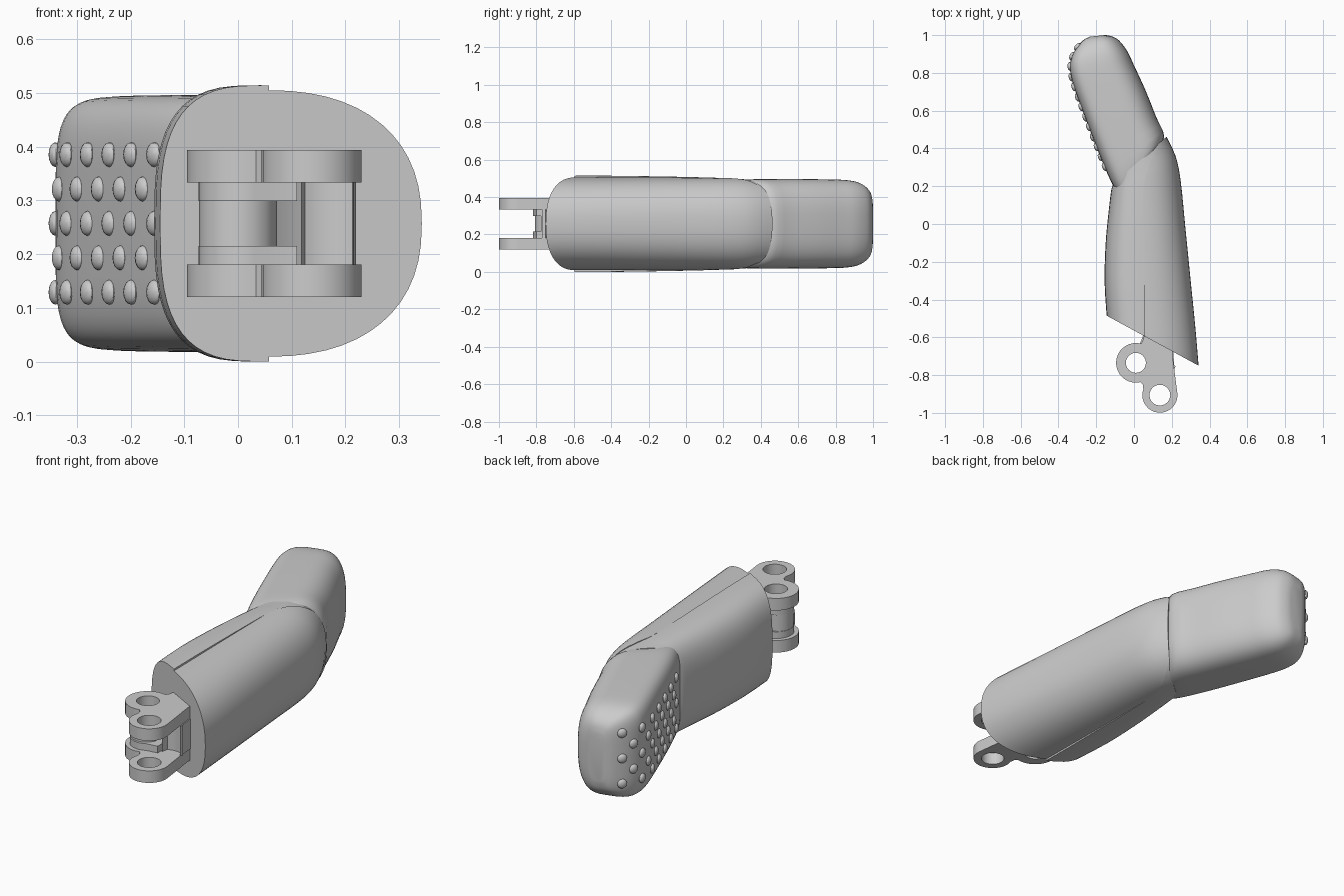
import bpy, bmesh, math
from mathutils import Vector, Matrix

if "Cube" in bpy.data.objects:
    bpy.data.objects.remove(bpy.data.objects["Cube"])

ZC = 0.257  # mid height of the whole model


def make_object(name, bm):
    bmesh.ops.recalc_face_normals(bm, faces=bm.faces)
    me = bpy.data.meshes.new(name)
    bm.to_mesh(me)
    bm.free()
    ob = bpy.data.objects.new(name, me)
    bpy.context.collection.objects.link(ob)
    return ob


def refine(rows, steps):
    # Catmull-Rom interpolation between section rows
    out = []
    for i in range(len(rows) - 1):
        a, b = rows[max(i - 1, 0)], rows[i]
        c, d = rows[i + 1], rows[min(i + 2, len(rows) - 1)]
        for k in range(steps):
            t = k / steps
            out.append([0.5 * (2*q + (r-p)*t + (2*p-5*q+4*r-s)*t*t + (3*q-p-3*r+s)*t**3)
                        for p, q, r, s in zip(a, b, c, d)])
    return out + [list(rows[-1])]


def loft(name, rows, split, p_left, p_right, n=56, steps=3):
    # each row: left x, left y, right x, right y, half height
    bm = bmesh.new()
    rings = []
    for lx, ly, rx, ry, h in refine(rows, steps):
        ring = []
        for i in range(n):
            a = 2 * math.pi * i / n
            c, s = math.cos(a), math.sin(a)
            p = p_right if c > 0 else p_left
            u = abs(c) ** (2 / p)
            z = math.copysign(abs(s) ** (2 / p), s) * h
            f = split + (1 - split) * u if c > 0 else split - split * u
            ring.append(bm.verts.new((lx + (rx-lx)*f, ly + (ry-ly)*f, ZC + z)))
        rings.append(ring)
    for r0, r1 in zip(rings, rings[1:]):
        for i in range(n):
            j = (i + 1) % n
            bm.faces.new((r0[i], r0[j], r1[j], r1[i]))
    bm.faces.new(rings[0])
    bm.faces.new(rings[-1])
    return make_object(name, bm)


def prism(name, pts, z0, z1):
    bm = bmesh.new()
    f = bm.faces.new([bm.verts.new((x, y, z0)) for x, y in pts])
    top = bmesh.ops.extrude_face_region(bm, geom=[f])["geom"]
    bmesh.ops.translate(bm, vec=(0, 0, z1 - z0),
                        verts=[v for v in top if isinstance(v, bmesh.types.BMVert)])
    return make_object(name, bm)


def arc(cx, cy, r, a0, a1, n):
    return [(cx + r * math.cos(math.radians(a0 + (a1-a0)*i/n)),
             cy + r * math.sin(math.radians(a0 + (a1-a0)*i/n))) for i in range(n + 1)]


def disc(name, cx, cy, r, z0, z1, n=24):
    return prism(name, arc(cx, cy, r, 0, 360, n)[:-1], z0, z1)


def boolean(ob, cutter, op):
    m = ob.modifiers.new("cut", "BOOLEAN")
    m.operation, m.object, m.solver = op, cutter, "EXACT"
    bpy.context.view_layer.objects.active = ob
    bpy.ops.object.modifier_apply(modifier=m.name)


# Lower segment: inner core and outer shell, split along a curved seam
base = [(-.145, -.485, .342, -.75), (-.156, -.3, .325, -.55), (-.15, -.1, .3, -.3),
        (-.135, .06, .272, -.02), (-.122, .17, .247, .23), (-.115, .2, .22, .36),
        (-.108, .215, .172, .462)]
core_h = [.257, .257, .254, .25, .245, .241, .238]
shell_h = [.248, .248, .248, .247, .246, .245, .243]
core = loft("lower_core", [(*b, h) for b, h in zip(base, core_h)], .4, 3, 2.35)
shell = loft("outer_shell", [(*b, h) for b, h in zip(base, shell_h)], .4, 3, 2.35)
seam = prism("seam_cutter", [(.062, -.9), (.048, .16), (.055, .23), (.08, .31), (.115, .38),
                             (.165, .49), (.6, .49), (.6, -.9)], -.2, .8)
boolean(core, seam, "DIFFERENCE")
boolean(shell, seam, "INTERSECT")
bpy.data.objects.remove(seam)

# Fingertip segment with a rounded end
tip_rows = [(-.085, .16, .11, .36, .225), (-.122, .225, .16, .46, .237),
            (-.18, .36, .118, .565, .239), (-.25, .54, .06, .71, .239),
            (-.32, .73, 0, .84, .237), (-.339, .82, -.03, .905, .233),
            (-.333, .875, -.06, .95, .222), (-.31, .925, -.092, .982, .2),
            (-.27, .972, -.13, .997, .165), (-.235, .992, -.155, 1.0, .12)]
loft("fingertip", tip_rows, .5, 5, 2.8)

# Grip bumps in staggered rows along the pad side
path = [Vector((r[0], r[1], 0)) for r in refine(tip_rows[1:], 4)]


def along(s):
    for a, b in zip(path, path[1:]):
        d = (b - a).length
        if s <= d:
            t = (b - a).normalized()
            return a + t * s, Vector((-t.y, t.x, 0)), t
        s -= d


bm = bmesh.new()
for row in range(5):
    odd = row % 2
    for k in range(6 if odd else 7):
        p, nrm, tan = along((.14 if odd else .085) + .113 * k)
        rot = Matrix((nrm, tan, Vector((0, 0, 1)))).transposed().to_4x4()
        pos = Matrix.Translation(p + Vector((0, 0, ZC + (row - 2) * .064)))
        bmesh.ops.create_uvsphere(bm, u_segments=14, v_segments=8, radius=1,
                                  matrix=pos @ rot @ Matrix.Diagonal((.013, .023, .023, 1)))
make_object("grip_bumps", bm)

# Hinge: two lugs, inner washers, pivot barrel and web
A, B = (.01, -.735), (.137, -.906)
outline = ([(.06, -.56), (.048, -.615)] + arc(*A, .105, 75, 283, 18)
           + [(.046, -.848)] + arc(*B, .093, 160, 365, 18) + [(.203, -.69), (.2, -.58)])
parts = [prism("hinge_lug_lower", outline, .12, .181),
         prism("hinge_lug_upper", outline, .333, .394)]
for i, (z0, z1) in enumerate(((.181, .215), (.299, .333))):
    parts.append(prism(f"hinge_washer_{i + 1}", [(.06, -.56)] + arc(*A, .084, 80, 300, 14)
                       + [(.11, -.8), (.11, -.58)], z0, z1))
parts.append(disc("hinge_barrel", 0, -.735, .073, .215, .299, 16))
prism("hinge_web", [(.07, -.57), (.07, -.68)] + [(.118, -.775)]
      + arc(.165, -.83, .095, 115, 55, 8) + [(.215, -.77), (.2, -.58)], .181, .333)
holes = [disc("pin_hole_a", *A, .053, 0, .5), disc("pin_hole_b", *B, .055, 0, .5)]
for i, ob in enumerate(parts):
    boolean(ob, holes[0], "DIFFERENCE")
    if i < 2:
        boolean(ob, holes[1], "DIFFERENCE")
for h in holes:
    bpy.data.objects.remove(h)

# Smooth shading with crisp edges
for ob in bpy.context.scene.objects:
    ob.select_set(True)
bpy.context.view_layer.objects.active = core
bpy.ops.object.shade_smooth_by_angle(angle=math.radians(32))
